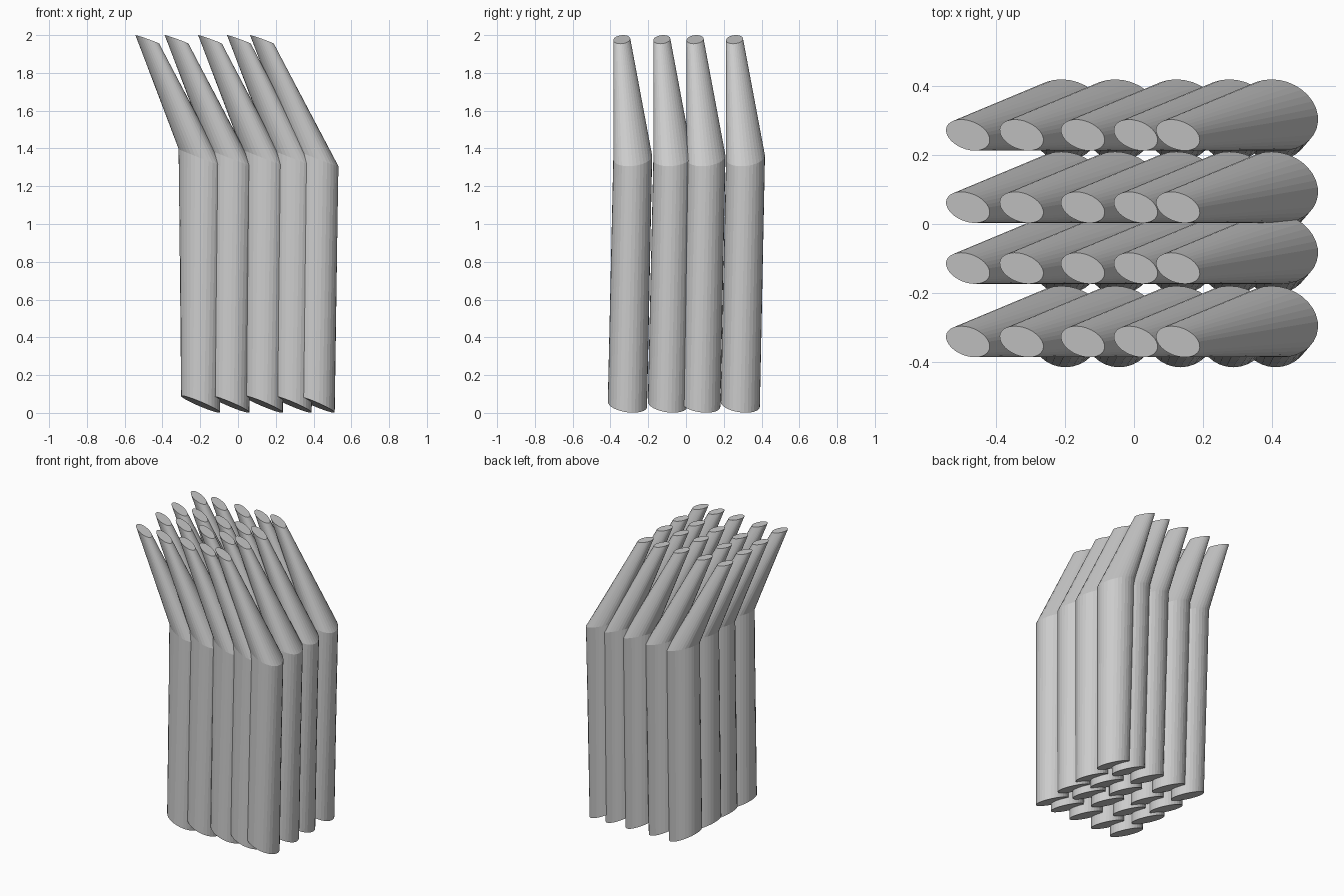
import bpy, bmesh, math
from mathutils import Vector

if "Cube" in bpy.data.objects:
    bpy.data.objects.remove(bpy.data.objects["Cube"])

grey = bpy.data.materials.new("plain grey")
grey.diffuse_color = (0.6, 0.6, 0.6, 1)
grey.use_nodes = True
grey.node_tree.nodes["Principled BSDF"].inputs["Base Color"].default_value = grey.diffuse_color

SIDES = 32
COLS = [-0.48, -0.325, -0.148, 0.005, 0.127]   # x of tube tips
ROWS = [-0.34, -0.128, 0.048, 0.257]           # y of tube tips

# Slanted elliptical rings: centre (relative to tip), and two half axes
RINGS = [
    ((0.282, 0.030, 0.046), (0.103, 0, -0.043), (0.0, 0.104, -0.013)),     # base
    ((0.285, 0.058, 1.352), (0.119, 0, -0.045), (-0.015, 0.103, 0.010)),   # bend
    ((0.0, 0.0, 1.977), (0.060, 0, -0.0225), (-0.020, 0.045, 0.004)),      # tip
]


def make_tube(x, y, name):
    bm = bmesh.new()
    loops = []
    for c, a, b in RINGS:
        c, a, b = Vector(c) + Vector((x, y, 0)), Vector(a), Vector(b)
        loops.append([bm.verts.new(c + a * math.cos(t) + b * math.sin(t))
                      for t in (2 * math.pi * i / SIDES for i in range(SIDES))])
    # tube walls
    for lo, hi in zip(loops, loops[1:]):
        for i in range(SIDES):
            j = (i + 1) % SIDES
            bm.faces.new((lo[i], lo[j], hi[j], hi[i]))
    # end caps
    bm.faces.new(loops[0][::-1])
    bm.faces.new(loops[-1])
    me = bpy.data.meshes.new(name)
    bm.to_mesh(me)
    bm.free()
    me.materials.append(grey)
    bpy.context.collection.objects.link(bpy.data.objects.new(name, me))


# Bundle of bent tubes
for r, y in enumerate(ROWS):
    for c, x in enumerate(COLS):
        make_tube(x, y, f"bent_tube_{r + 1}_{c + 1}")
